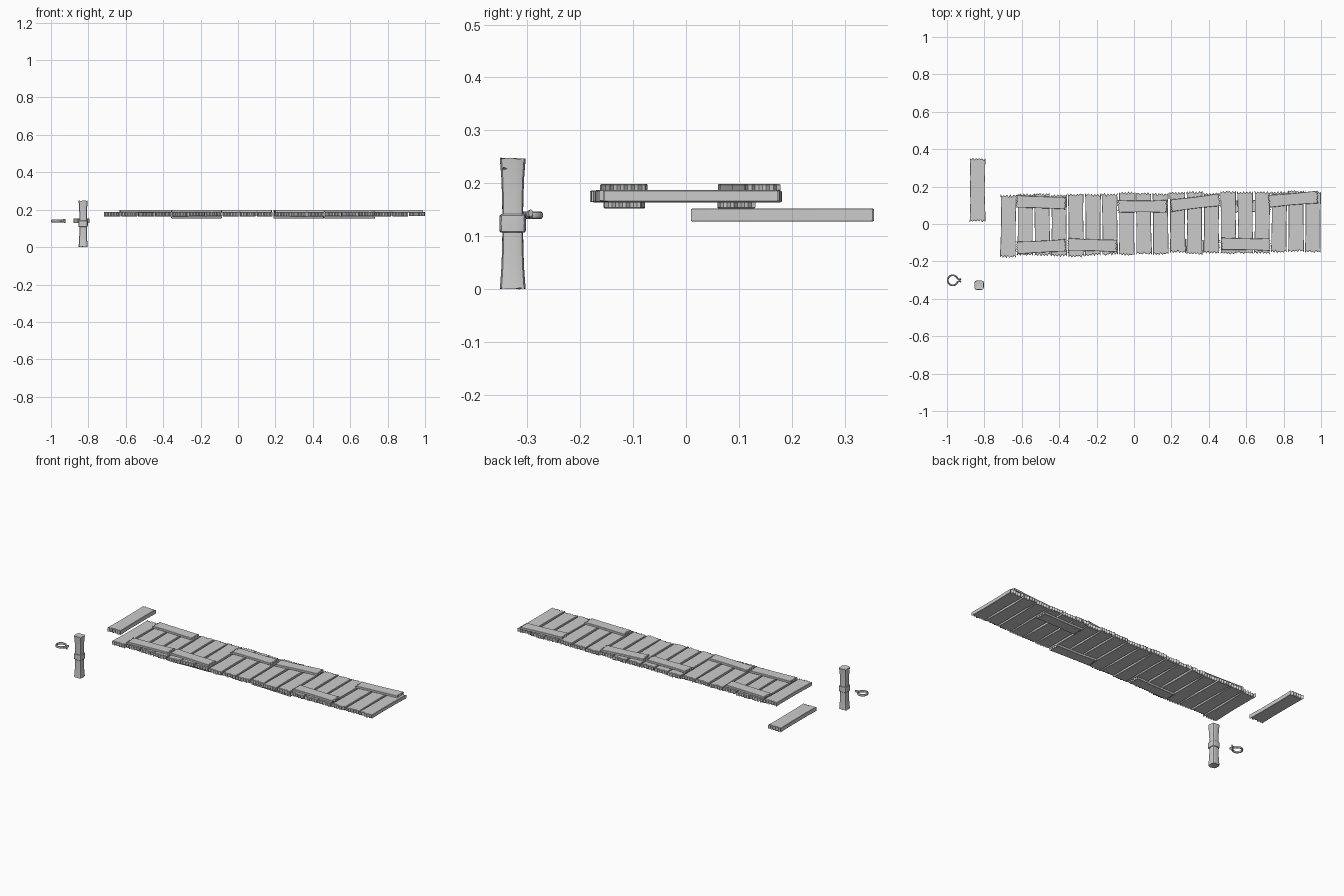
import bpy, bmesh, math, random
from mathutils import Matrix, Vector

if "Cube" in bpy.data.objects:
    bpy.data.objects.remove(bpy.data.objects["Cube"])

random.seed(7)
wood = bpy.data.materials.new("weathered_grey")
wood.diffuse_color = (0.6, 0.6, 0.6, 1)
wood.use_nodes = True
wood.node_tree.nodes["Principled BSDF"].inputs["Base Color"].default_value = wood.diffuse_color


def finish(name, bm):
    bmesh.ops.recalc_face_normals(bm, faces=bm.faces)
    me = bpy.data.meshes.new(name)
    bm.to_mesh(me)
    bm.free()
    ob = bpy.data.objects.new(name, me)
    bpy.context.collection.objects.link(ob)
    me.materials.append(wood)
    bpy.ops.object.select_all(action='DESELECT')
    ob.select_set(True)
    bpy.context.view_layer.objects.active = ob
    bpy.ops.object.shade_smooth_by_angle(angle=math.radians(35))
    return ob


# Board with splintered ends, running along local y, slightly waisted
def board(name, centre, width, length, z0, z1, turn=0.0, rag=0.016):
    cols, h = 10, length / 2
    ends = []
    for sign in (-1, 1):
        cut = [(random.uniform(0.5, 1) if c % 2 else random.uniform(0, 0.35)) * rag
               for c in range(cols + 1)]
        ends.append([sign * (h - d) for d in cut])
    rows = (0, 0.04, 0.12, 0.3, 0.5, 0.7, 0.88, 0.96, 1)
    bm = bmesh.new()
    grid = []
    for t in rows:
        edge = abs(2 * t - 1)
        half = width / 2 * (0.93 + 0.07 * edge ** 2 - random.uniform(0, 0.03))
        line = []
        for c in range(cols + 1):
            x = half * (2 * c / cols - 1)
            y = ends[0][c] * (1 - t) + ends[1][c] * t
            line.append(bm.verts.new((x, y, z0)))
        grid.append(line)
    for a, b in zip(grid, grid[1:]):
        for c in range(cols):
            bm.faces.new((a[c], a[c + 1], b[c + 1], b[c]))
    ext = bmesh.ops.extrude_face_region(bm, geom=bm.faces[:])
    top = [v for v in ext["geom"] if isinstance(v, bmesh.types.BMVert)]
    bmesh.ops.translate(bm, verts=top, vec=(0, 0, z1 - z0))
    # narrow worn bevel around the rim
    bmesh.ops.recalc_face_normals(bm, faces=bm.faces)
    rim = [e for e in bm.edges if len(e.link_faces) == 2
           and e.calc_face_angle(0) > 1.2 and abs(e.verts[0].co.z - e.verts[1].co.z) < 1e-5]
    bmesh.ops.bevel(bm, geom=rim, offset=0.0015, segments=1, affect='EDGES')
    bmesh.ops.transform(bm, verts=bm.verts, matrix=Matrix.Translation(
        (centre[0], centre[1], 0)) @ Matrix.Rotation(turn, 4, 'Z'))
    return finish(name, bm)


# Walkway: nineteen cross planks
for i in range(19):
    t = i / 18
    dz = random.uniform(-0.001, 0.001)
    board(f"deck_plank_{i + 1}", (-0.672 + 1.629 * t, -0.007 + 0.021 * t + random.uniform(-0.006, 0.006)),
          0.086, 0.337 + random.uniform(-0.008, 0.01), 0.165 + dz, 0.187 + dz,
          random.uniform(-0.015, 0.015))

# Battens nailed above the deck: x, y, tilt
upper = [(-0.497, 0.116, -2), (-0.497, -0.121, 3), (-0.222, -0.113, -2), (0.045, 0.094, 0),
         (0.328, 0.114, 7), (0.597, -0.108, -1), (0.851, 0.133, 5)]
# Battens below the deck
lower = [(-0.222, -0.117, 2), (0.325, -0.115, -2), (0.597, 0.095, 1)]
for label, rows, z0, z1 in (("upper_batten", upper, 0.186, 0.199), ("lower_batten", lower, 0.153, 0.166)):
    for i, (x, y, deg) in enumerate(rows):
        board(f"{label}_{i + 1}", (x, y), 0.068, 0.272, z0, z1, math.radians(90 + deg), 0.012)

# Loose plank beside the walkway
board("loose_plank", (-0.836, 0.182), 0.086, 0.346, 0.128, 0.153, 0.0, 0.016)


# Rounded-square section swept up a list of (z, half width)
def section_stack(name, cx, cy, levels, sides=20, ragged=0.0):
    bm = bmesh.new()
    rings = []
    for k, (z, half) in enumerate(levels):
        ring = []
        for s in range(sides):
            a = 2 * math.pi * (s + 0.5) / sides
            c, n = math.cos(a), math.sin(a)
            r = half / (abs(c) ** 5 + abs(n) ** 5) ** 0.2
            dz = random.uniform(0, ragged)
            dz = dz if k == 0 else -dz if k == len(levels) - 1 else 0
            ring.append(bm.verts.new((cx + r * c, cy + r * n, z + dz)))
        rings.append(ring)
    for a, b in zip(rings, rings[1:]):
        for s in range(sides):
            q = (s + 1) % sides
            bm.faces.new((a[s], a[q], b[q], b[s]))
    # end grain dips slightly inward
    for ring, z in ((rings[0], levels[0][0] + 0.006), (rings[-1], levels[-1][0] - 0.006)):
        hub = bm.verts.new((cx, cy, z))
        for s in range(sides):
            bm.faces.new((ring[s], ring[(s + 1) % sides], hub))
    return finish(name, bm)


# Post with flared ends and a binding band
post = section_stack("post", -0.828, -0.327,
                     [(0, 0.0245), (0.012, 0.0235), (0.04, 0.0215), (0.08, 0.02), (0.125, 0.0195),
                      (0.17, 0.02), (0.21, 0.0215), (0.236, 0.0235), (0.249, 0.0245)], ragged=0.003)
section_stack("post_band", -0.828, -0.327,
              [(0.107, 0.0225), (0.109, 0.0245), (0.125, 0.025), (0.140, 0.0245), (0.142, 0.0225)])

# Small split cut in the post near the top
bpy.ops.mesh.primitive_cone_add(vertices=4, radius1=0.009, radius2=0, depth=0.02,
                                location=(-0.806, -0.344, 0.228), rotation=(0, -math.pi / 2, 0))
cutter = bpy.context.object
cutter.name = "split_cutter"
cutter.scale = (0.6, 1.4, 1)
cutter.hide_render = True
cutter.hide_set(True)
mod = post.modifiers.new("split", 'BOOLEAN')
mod.object = cutter
mod.operation = 'DIFFERENCE'

# Open binding ring with two tails flicked outward
cx, cy, cz, r = -0.969, -0.301, 0.14, 0.027
path = [(r * math.cos(a), r * math.sin(a), 0) for a in
        (math.radians(18 + 324 * k / 28) for k in range(29))]
path = [(0.045, 0.008, 0.004), (0.035, 0.004, 0.002)] + path + [(0.035, -0.004, -0.002), (0.045, -0.008, -0.004)]
bm = bmesh.new()
rings = []
for k, p in enumerate(path):
    p = Vector(p)
    d = (Vector(path[min(k + 1, len(path) - 1)]) - Vector(path[max(k - 1, 0)])).normalized()
    side = Vector((d.y, -d.x, 0)).normalized()
    rings.append([bm.verts.new(Vector((cx, cy, cz)) + p + side * 0.0045 * math.cos(a)
                               + Vector((0, 0, 0.0072 * math.sin(a))))
                  for a in (2 * math.pi * s / 8 for s in range(8))])
for a, b in zip(rings, rings[1:]):
    for s in range(8):
        q = (s + 1) % 8
        bm.faces.new((a[s], a[q], b[q], b[s]))
bm.faces.new(rings[0])
bm.faces.new(rings[-1])
finish("binding_ring", bm)
